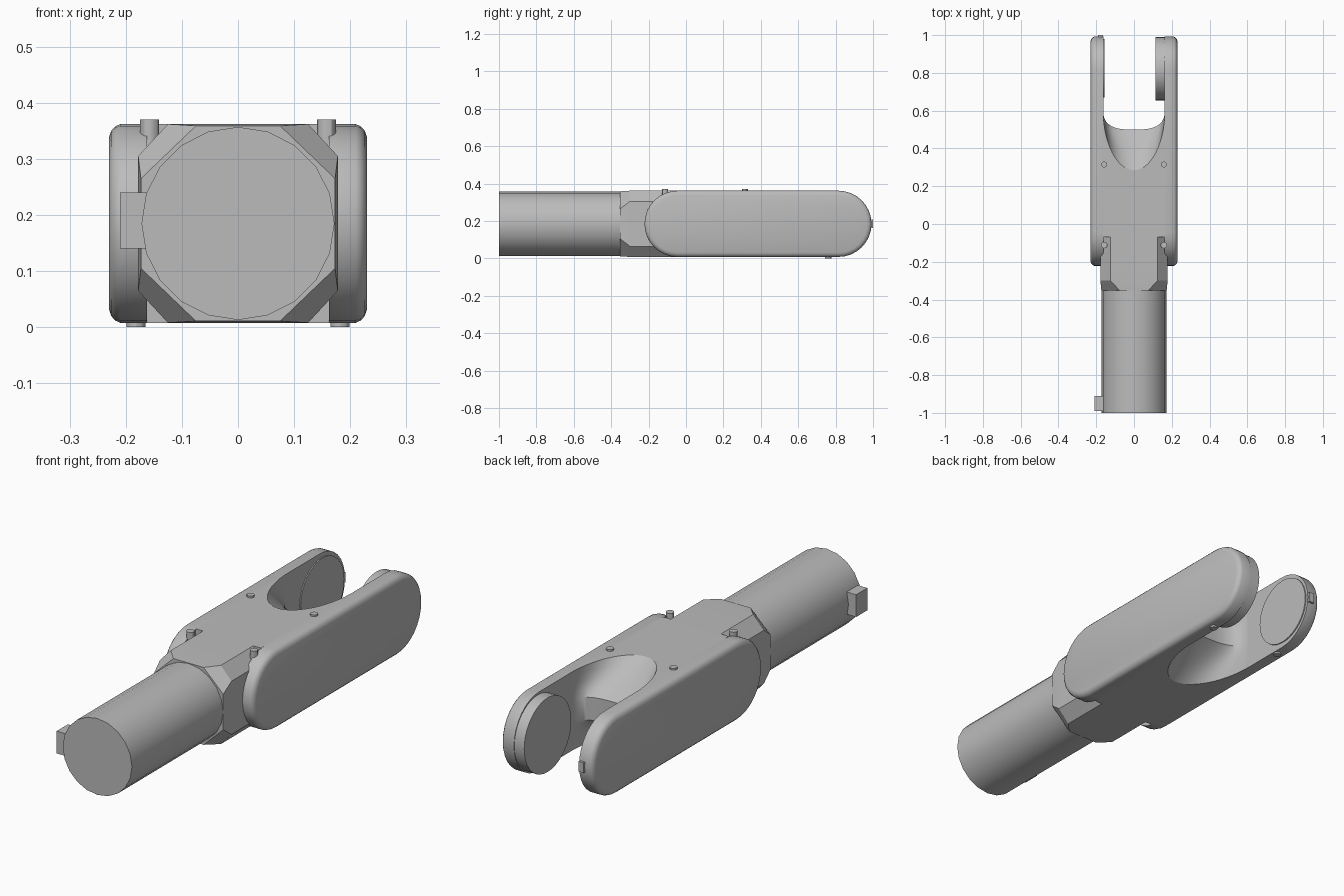
import bpy, bmesh, math

if "Cube" in bpy.data.objects:
    bpy.data.objects.remove(bpy.data.objects["Cube"], do_unlink=True)

MID, R = 0.185, 0.177      # centre height and half height of the body
GAP = 0.163                # half width of the fork gap

grey = bpy.data.materials.new("plain grey")
grey.use_nodes = True
COLOR = (0.5, 0.5, 0.5, 1)
grey.diffuse_color = COLOR
grey.node_tree.nodes["Principled BSDF"].inputs["Base Color"].default_value = COLOR


def loft(name, rings):
    """Closed solid through equal-length rings of points, capped at both ends."""
    bm = bmesh.new()
    loops = [[bm.verts.new(p) for p in ring] for ring in rings]
    n = len(loops[0])
    for a, b in zip(loops, loops[1:]):
        for i in range(n):
            j = (i + 1) % n
            bm.faces.new((a[i], a[j], b[j], b[i]))
    bm.faces.new(loops[0])
    bm.faces.new(loops[-1])
    bmesh.ops.recalc_face_normals(bm, faces=bm.faces[:])
    mesh = bpy.data.meshes.new(name)
    bm.to_mesh(mesh)
    bm.free()
    obj = bpy.data.objects.new(name, mesh)
    bpy.context.collection.objects.link(obj)
    mesh.materials.append(grey)
    bpy.ops.object.select_all(action='DESELECT')
    obj.select_set(True)
    bpy.context.view_layer.objects.active = obj
    bpy.ops.object.shade_smooth_by_angle(angle=math.radians(30))
    return obj


def cylinder(name, axis, center, radius, start, end, sides):
    """Cylinder along an axis; center holds the two other coordinates."""
    def point(t, k):
        ang = 2 * math.pi * k / sides
        p = [center[0] + radius * math.cos(ang), center[1] + radius * math.sin(ang)]
        p.insert(axis, t)
        return p
    return loft(name, [[point(t, k) for k in range(sides)] for t in (start, end)])


def box(name, x0, x1, y0, y1, z0, z1):
    return loft(name, [[(x0, y0, z), (x1, y0, z), (x1, y1, z), (x0, y1, z)]
                       for z in (z0, z1)])


def stadium(x, inset, y0=-0.222, y1=0.992, steps=16):
    """Round-ended outline in the side plane."""
    r = R - inset
    pts = []
    for cy, start in ((y1 - R, -90), (y0 + R, 90)):
        for k in range(steps + 1):
            a = math.radians(start + 180 * k / steps)
            pts.append((x, cy + r * math.cos(a), MID + r * math.sin(a)))
    return pts


# Side plates with softened outer rims
for side, label in ((1, "left"), (-1, "right")):
    profile = ((0.162, 0), (0.21, 0), (0.219, 0.004), (0.226, 0.012), (0.23, 0.024))
    loft(label + "_side_plate", [stadium(side * x, inset) for x, inset in profile])


# Core block: its back wall is scooped out towards the top and the bottom
def core_ring(a):
    f = max(0.0, (abs(a) - 0.29) / 0.71)
    pts = [(-GAP, -0.07, MID + R * a)]
    for k in range(29):
        u = -math.cos(math.pi * k / 28)
        scoop = 0.6 - 0.315 * math.sqrt(max(0, 1 - u * u))
        wall = 0.6 - 0.1 * max(0, 1 - abs(u) ** 3) ** (1 / 2.5)
        pts.append((GAP * u, wall + (scoop - wall) * f, MID + R * a))
    return pts + [(GAP, -0.07, MID + R * a)]


loft("core_block", [core_ring(a) for a in
                    (-1, -0.82, -0.64, -0.46, -0.29, 0.29, 0.46, 0.64, 0.82, 1)])


# Collar between the core and the shaft, with cut corners
def collar_ring(y, w, wz, h, hx):
    return [(x, y, MID + z) for x, z in
            ((w, -wz), (w, wz), (hx, h), (-hx, h),
             (-w, wz), (-w, -wz), (-hx, -h), (hx, -h))]


loft("collar", [collar_ring(-0.352, 0.173, 0.08, 0.174, 0.075),
                collar_ring(-0.30, 0.178, 0.12, R, 0.125),
                collar_ring(-0.05, 0.178, 0.12, R, 0.125)])

# Shaft and its locating tab
cylinder("shaft", 1, (0, MID), 0.172, -1.0, -0.28, 20)
box("shaft_tab", -0.21, -0.16, -0.99, -0.91, 0.14, 0.24)

# Pivot discs inside the fork, and the stop on the right tip
cylinder("left_pivot_disc", 0, (0.822, MID), 0.167, 0.113, 0.165, 40)
cylinder("right_pivot_disc", 0, (0.825, MID), 0.155, -0.165, -0.157, 40)
box("tip_stop", -0.19, -0.165, 0.96, 1.0, 0.162, 0.208)

# Small pegs on the top and under the fork tips
for side, label in ((1, "left"), (-1, "right")):
    cylinder(label + "_front_peg", 2, (side * 0.158, -0.112), 0.017, 0.30, 0.37, 12)
    cylinder(label + "_middle_peg", 2, (side * 0.158, 0.315), 0.016, 0.33, 0.37, 12)
    cylinder(label + "_lower_peg", 2, (side * 0.182, 0.76), 0.017, 0.0, 0.04, 12)
